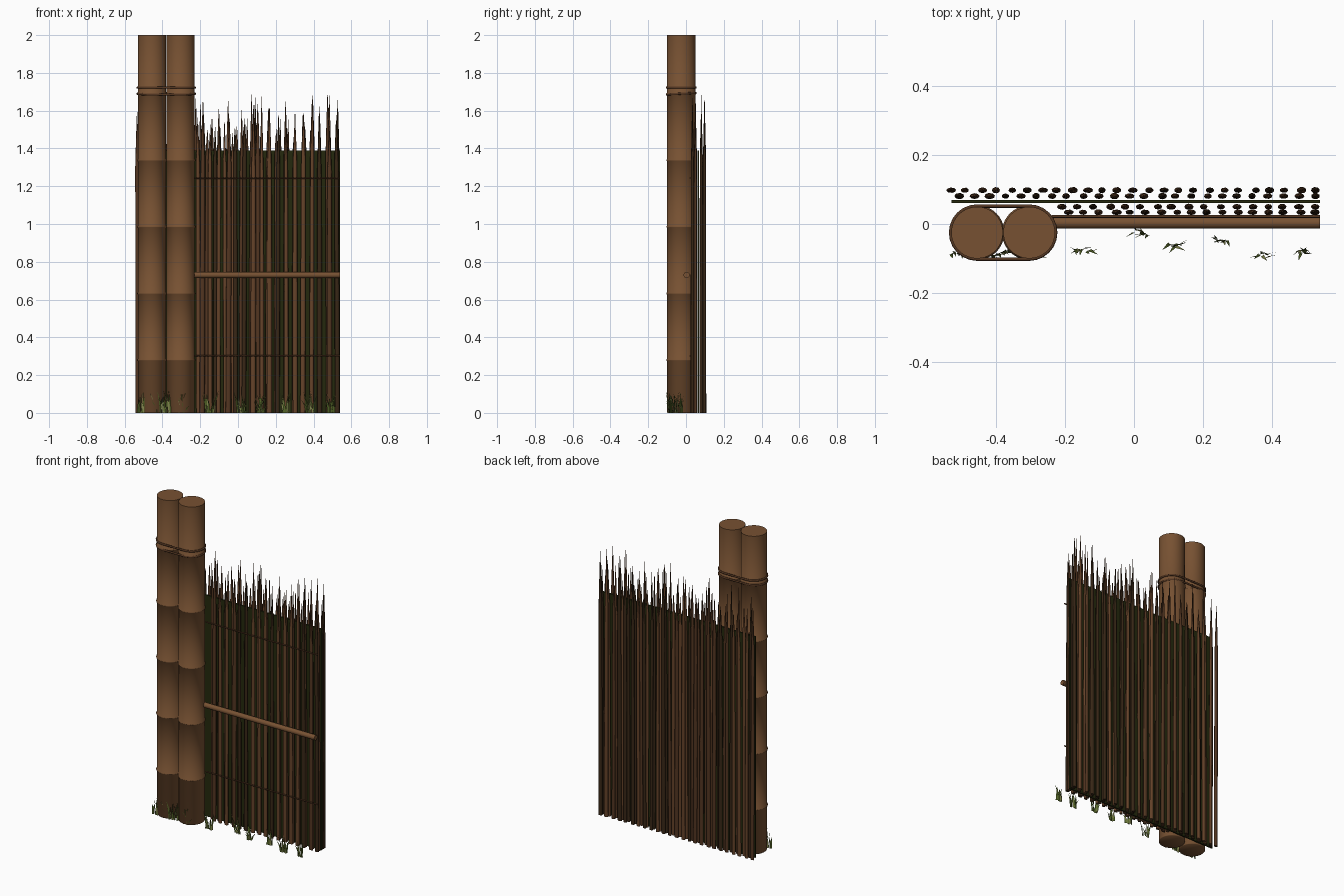
import bpy, bmesh, math, random
from mathutils import Vector

if "Cube" in bpy.data.objects:
    bpy.data.objects.remove(bpy.data.objects["Cube"])

random.seed(7)


def material(name, r, g, b):
    m = bpy.data.materials.new(name)
    m.diffuse_color = (r, g, b, 1)
    m.use_nodes = True
    m.node_tree.nodes["Principled BSDF"].inputs["Base Color"].default_value = m.diffuse_color
    return m


BAMBOO = material("bamboo brown", 0.185, 0.083, 0.032)
ROPE = material("rope dark brown", 0.09, 0.038, 0.016)
REED = material("reed brown", 0.13, 0.055, 0.022)
REED_MID = material("reed mid brown", 0.085, 0.036, 0.015)
REED_DARK = material("reed dark brown", 0.04, 0.02, 0.008)
BACKING = material("backing dark green", 0.018, 0.022, 0.004)
GRASS = material("grass green", 0.085, 0.125, 0.02)
GRASS_PALE = material("grass pale green", 0.22, 0.23, 0.075)


def make(name, bm, mats, smooth=None):
    bmesh.ops.recalc_face_normals(bm, faces=bm.faces)
    me = bpy.data.meshes.new(name)
    bm.to_mesh(me)
    bm.free()
    for m in mats:
        me.materials.append(m)
    ob = bpy.data.objects.new(name, me)
    bpy.context.collection.objects.link(ob)
    if smooth:
        bpy.ops.object.select_all(action='DESELECT')
        ob.select_set(True)
        bpy.context.view_layer.objects.active = ob
        bpy.ops.object.shade_smooth_by_angle(angle=math.radians(smooth))
    return ob


def loft(bm, rings, mat=0, caps=True, closed=False):
    """Skin a list of equally sized point rings."""
    vs = [[bm.verts.new(p) for p in ring] for ring in rings]
    n = len(vs[0])
    pairs = list(zip(vs, vs[1:])) + ([(vs[-1], vs[0])] if closed else [])
    for a, b in pairs:
        for i in range(n):
            j = (i + 1) % n
            bm.faces.new((a[i], a[j], b[j], b[i])).material_index = mat
    if caps and not closed:
        bm.faces.new(vs[0][::-1]).material_index = mat
        bm.faces.new(vs[-1]).material_index = mat


def circle(x, y, z, r, n, ry=None, turn=0.0):
    ry = r if ry is None else ry
    return [(x + r * math.cos(turn + math.tau * i / n),
             y + ry * math.sin(turn + math.tau * i / n), z) for i in range(n)]


# Two thick bamboo poles with softly shaded raised nodes
POLES, PY, PR = (-0.455, -0.304), -0.025, 0.075
for k, px in enumerate(POLES):
    prof = [(0, PR - 0.003), (0.003, PR)]
    for z in (0.28, 0.632, 0.985, 1.337, 1.69):
        prof += [(z - 0.006, PR), (z - 0.002, PR + 0.004), (z + 0.002, PR + 0.004), (z + 0.006, PR)]
    prof.append((2.0, PR))
    bm = bmesh.new()
    loft(bm, [circle(px, PY, z, r, 40) for z, r in prof])
    make(f"bamboo_pole_{k + 1}", bm, [BAMBOO], 60)

# Rope loops lashed around both poles
for k, (z0, tilt) in enumerate(((1.722, 0.0), (1.69, 0.05))):
    bm = bmesh.new()
    rings = []
    for px, start in ((POLES[1], -90), (POLES[0], 90)):
        for s in range(13):
            a = math.radians(start + 15 * s)
            ring = []
            for i in range(10):
                t = math.tau * i / 10
                r = PR + 0.002 + 0.005 * math.cos(t)
                x, y = px + r * math.cos(a), PY + r * math.sin(a)
                ring.append((x, y, z0 + 0.006 * math.sin(t) + tilt * (y - PY)))
            rings.append(ring)
    loft(bm, rings, closed=True)
    make(f"rope_loop_{k + 1}", bm, [ROPE], 80)


def bar(name, x0, x1, y, z, r, n, mat):
    bm = bmesh.new()
    loft(bm, [[(x, p[0], p[1]) for p in circle(y, z, 0, r, n)] for x in (x0, x1)])
    make(name, bm, [mat], 60)


# Horizontal rail and the two thin binding canes
bar("middle_rail", -0.25, 0.539, 0.003, 0.73, 0.016, 20, BAMBOO)
bar("upper_binding", -0.24, 0.539, 0.022, 1.243, 0.004, 10, ROPE)
bar("lower_binding", -0.24, 0.539, 0.022, 0.302, 0.004, 10, ROPE)

# Dark backing sheet between the reed rows
bm = bmesh.new()
loft(bm, [[(-0.53, 0.061, z), (0.539, 0.061, z), (0.539, 0.070, z), (-0.53, 0.070, z)]
          for z in (0, 1.39)])
make("backing_panel", bm, [BACKING])


# Rows of reeds, thinning into ragged pointed tips
def reed(bm, x, y):
    turn = random.uniform(0, 1)
    r = random.uniform(0.0105, 0.014)
    ry = random.uniform(0.0075, 0.0095)
    top = random.uniform(1.48, 1.69)
    shoulder = random.uniform(1.26, 1.38)
    lean = random.uniform(-0.006, 0.006)
    prof = ((0, 1), (0.65, 0.98), (shoulder, 0.85),
            (shoulder + 0.5 * (top - shoulder), 0.5), (top, 0.08))
    mat = random.choices((0, 1, 2), (5, 3, 3))[0]
    loft(bm, [circle(x + lean * z / top, y, z, r * s, 8, ry * s, turn)
              for z, s in prof], mat)


ROWS = (("back_reeds_outer", 0.098, -0.529, 25), ("back_reeds_inner", 0.081, -0.506, 24),
        ("front_reeds_inner", 0.050, -0.208, 17), ("front_reeds_outer", 0.034, -0.19, 17))
for name, y, x0, count in ROWS:
    bm = bmesh.new()
    step = (0.526 - x0) / (count - 1)
    for i in range(count):
        reed(bm, x0 + i * step + random.uniform(-0.005, 0.005) * (0 < i < count - 1), y)
    make(name, bm, [REED, REED_MID, REED_DARK], 85)

# Grass tufts along the foot of the fence
TUFTS = ((-0.51, -0.085), (-0.43, -0.09), (-0.38, -0.085), (-0.30, -0.092), (-0.15, -0.075),
         (0.02, -0.025), (0.12, -0.062), (0.25, -0.048), (0.38, -0.088), (0.49, -0.08))
bm = bmesh.new()
for tx, ty in TUFTS:
    for i in range(11):
        x = tx + random.uniform(-0.022, 0.022)
        y = ty + random.uniform(-0.006, 0.006)
        h = random.uniform(0.04, 0.12)
        dx, dy = random.uniform(-0.03, 0.03), random.uniform(-0.02, 0.016)
        if tx < -0.5:
            dx = abs(dx) * 0.5
        tip_y = max(-0.107, y + dy)
        a = random.uniform(-0.8, 0.8)
        side = Vector((math.cos(a), math.sin(a), 0)) * 0.005
        base, mid = Vector((x, y, 0)), Vector((x + dx * 0.3, (y * 2 + tip_y) / 3, h * 0.55))
        p = [bm.verts.new(v) for v in (base - side, base + side, mid + side * 0.8,
                                       Vector((x + dx, tip_y, h)), mid - side * 0.8)]
        mat = 1 if random.random() < 0.25 else 0
        bm.faces.new((p[0], p[1], p[2], p[4])).material_index = mat
        bm.faces.new((p[4], p[2], p[3])).material_index = mat
make("grass_tufts", bm, [GRASS, GRASS_PALE])
